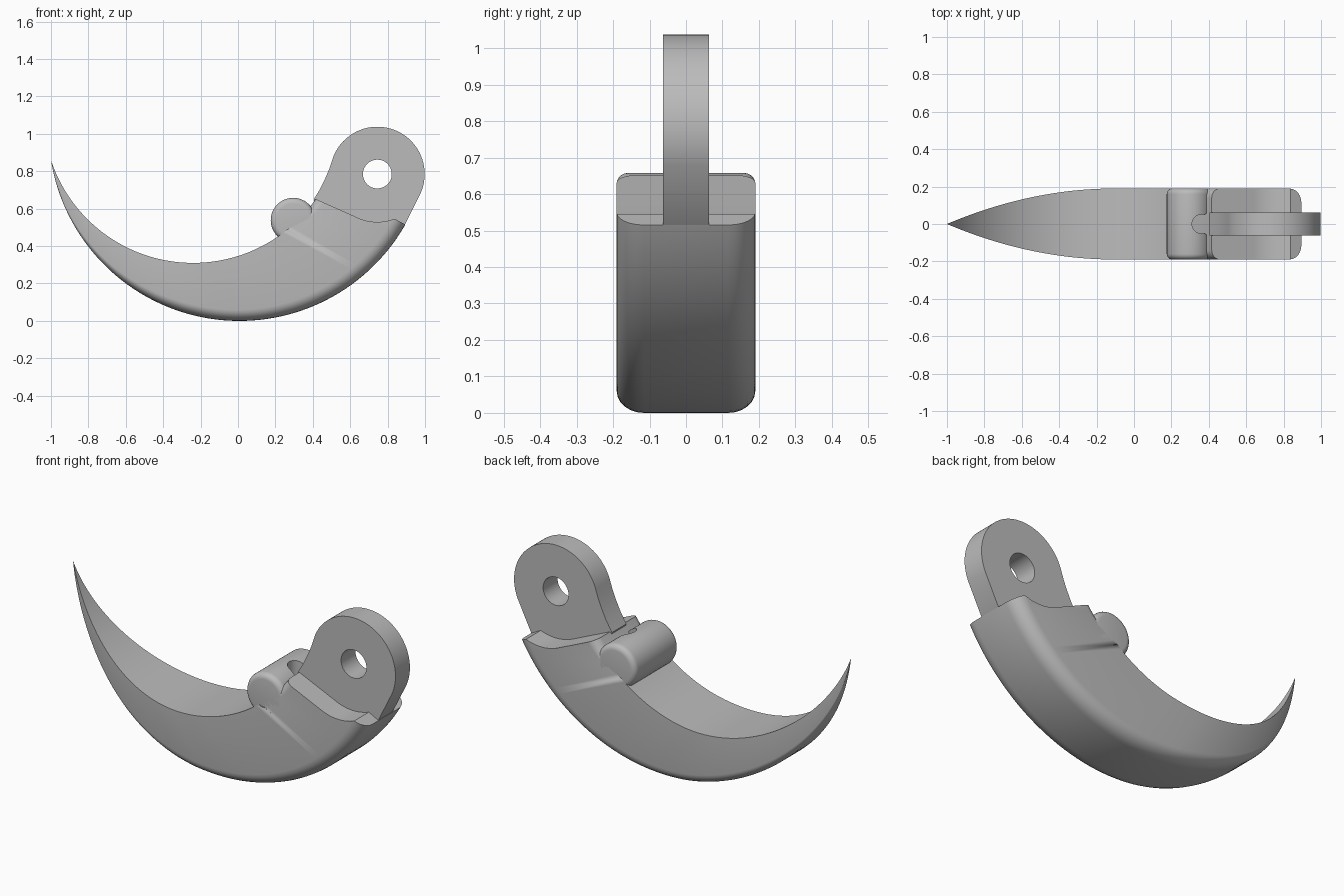
import bpy, bmesh, math
from mathutils import Vector

cube = bpy.data.objects.get("Cube")
if cube:
    bpy.data.objects.remove(cube, do_unlink=True)

grey = bpy.data.materials.new("plain grey")
grey.use_nodes = True
grey.diffuse_color = (0.5, 0.5, 0.5, 1)
grey.node_tree.nodes["Principled BSDF"].inputs["Base Color"].default_value = (0.5, 0.5, 0.5, 1)


def finish(name, bm):
    bmesh.ops.remove_doubles(bm, verts=bm.verts, dist=1e-5)
    bmesh.ops.recalc_face_normals(bm, faces=bm.faces)
    mesh = bpy.data.meshes.new(name)
    bm.to_mesh(mesh)
    bm.free()
    mesh.materials.append(grey)
    obj = bpy.data.objects.new(name, mesh)
    bpy.context.collection.objects.link(obj)
    return obj


def activate(obj):
    bpy.ops.object.select_all(action='DESELECT')
    obj.select_set(True)
    bpy.context.view_layer.objects.active = obj


def smooth(obj):
    activate(obj)
    bpy.ops.object.shade_smooth_by_angle(angle=math.radians(32))


def prism(name, points, half, axis='Y', base=0.0):
    """Extrude an outline by +-half along y, or along z around base."""
    bm = bmesh.new()
    rings = []
    for s in (-half, half):
        rings.append([bm.verts.new((a, s, b) if axis == 'Y' else (a, b, base + s))
                      for a, b in points])
    bm.faces.new(rings[0])
    bm.faces.new(rings[1])
    n = len(points)
    for i in range(n):
        j = (i + 1) % n
        bm.faces.new((rings[0][i], rings[0][j], rings[1][j], rings[1][i]))
    return finish(name, bm)


def cut(obj, cutter):
    mod = obj.modifiers.new("cut", 'BOOLEAN')
    mod.operation = 'DIFFERENCE'
    mod.solver = 'EXACT'
    mod.object = cutter
    activate(obj)
    bpy.ops.object.modifier_apply(modifier=mod.name)
    bpy.data.objects.remove(cutter, do_unlink=True)


def arc(cx, cz, r, start, end, n):
    angles = [math.radians(start + (end - start) * i / n) for i in range(n + 1)]
    return [(cx + r * math.cos(a), cz + r * math.sin(a)) for a in angles]


# Claw body: rounded sections lofted between an outer and an inner arc
SECTIONS, STEPS = 72, 6
TIP = Vector((-1, 0.86))


def arc_from_tip(center, end):
    d = TIP - Vector(center)
    start = math.degrees(math.atan2(d.y, d.x)) % 360
    return [Vector(p) for p in arc(*center, d.length, start, end, SECTIONS)]


def half_width(x):
    return 0.19 * (1 - (min(0, x + 0.1) / 0.9) ** 2)


outer = arc_from_tip((0.008, 1.0205), 345)
inner = arc_from_tip((-0.24, 1.11), 338)
bm = bmesh.new()
rings = []
for o, i in zip(outer, inner):
    thick = (i - o).length
    direction = (i - o).normalized() if thick > 1e-6 else Vector((0, 1))
    r_out = min(0.075, 0.4 * thick, 0.4 * max(0, half_width(o.x)))
    r_in = 0.05 * min(1, max(0, (i.x - 0.27) / 0.1))
    side = []
    for k in range(STEPS + 1):
        a = math.pi / 2 * k / STEPS
        side.append((r_in * (1 - math.sin(a)), thick - r_in * (1 - math.cos(a))))
    for k in range(STEPS + 1):
        a = math.pi / 2 * k / STEPS
        side.append((r_out * (1 - math.cos(a)), r_out * (1 - math.sin(a))))
    ring = []
    for sign, pts in ((1, side), (-1, side[::-1])):
        for inset, v in pts:
            p = o + direction * v
            ring.append(bm.verts.new((p.x, sign * max(0, half_width(p.x) - inset), p.y)))
    rings.append(ring)
for a, b in zip(rings, rings[1:]):
    for k in range(len(a)):
        j = (k + 1) % len(a)
        bm.faces.new((a[k], a[j], b[j], b[k]))
bm.faces.new(rings[0])
bm.faces.new(rings[-1])
claw = finish("claw_body", bm)

# Trim the body top to a sloped shoulder with a hollow under the lug
shoulder = [(0.34, 0.685)] + arc(0.745, 0.785, 0.256, -114, -69, 16)
shoulder += [(0.895, 0.515), (1.0, 0.467), (1.3, 0.6), (1.3, 1.4), (0.34, 1.4)]
cut(claw, prism("shoulder_cutter", shoulder, 0.4))
smooth(claw)

# Lug plate with a pin hole
lug_outline = arc(0.745, 0.785, 0.253, -25, 163, 56)
lug_outline += [(0.488, 0.813), (0.467, 0.763), (0.44, 0.707), (0.405, 0.65),
                (0.45, 0.5), (0.75, 0.42), (0.85, 0.48), (0.893, 0.515)]
lug = prism("lug_plate", lug_outline, 0.0625)
cut(lug, prism("hole_cutter", arc(0.745, 0.785, 0.077, 0, 352.5, 47), 0.2))
smooth(lug)

# Cross peg with rounded ends, notched in front of the lug
peg = prism("cross_peg", arc(0.295, 0.538, 0.12, 0, 352.5, 47), 0.19)
bevel = peg.modifiers.new("round_ends", 'BEVEL')
bevel.width = 0.03
bevel.segments = 5
bevel.limit_method = 'ANGLE'
bevel.angle_limit = math.radians(50)
activate(peg)
bpy.ops.object.modifier_apply(modifier=bevel.name)
notch = arc(0.36, 0, 0.05, 90, 270, 16) + [(0.38, -0.052), (0.43, -0.08), (0.43, 0.08), (0.38, 0.052)]
cut(peg, prism("notch_cutter", notch, 0.15, 'Z', 0.65))
smooth(peg)
